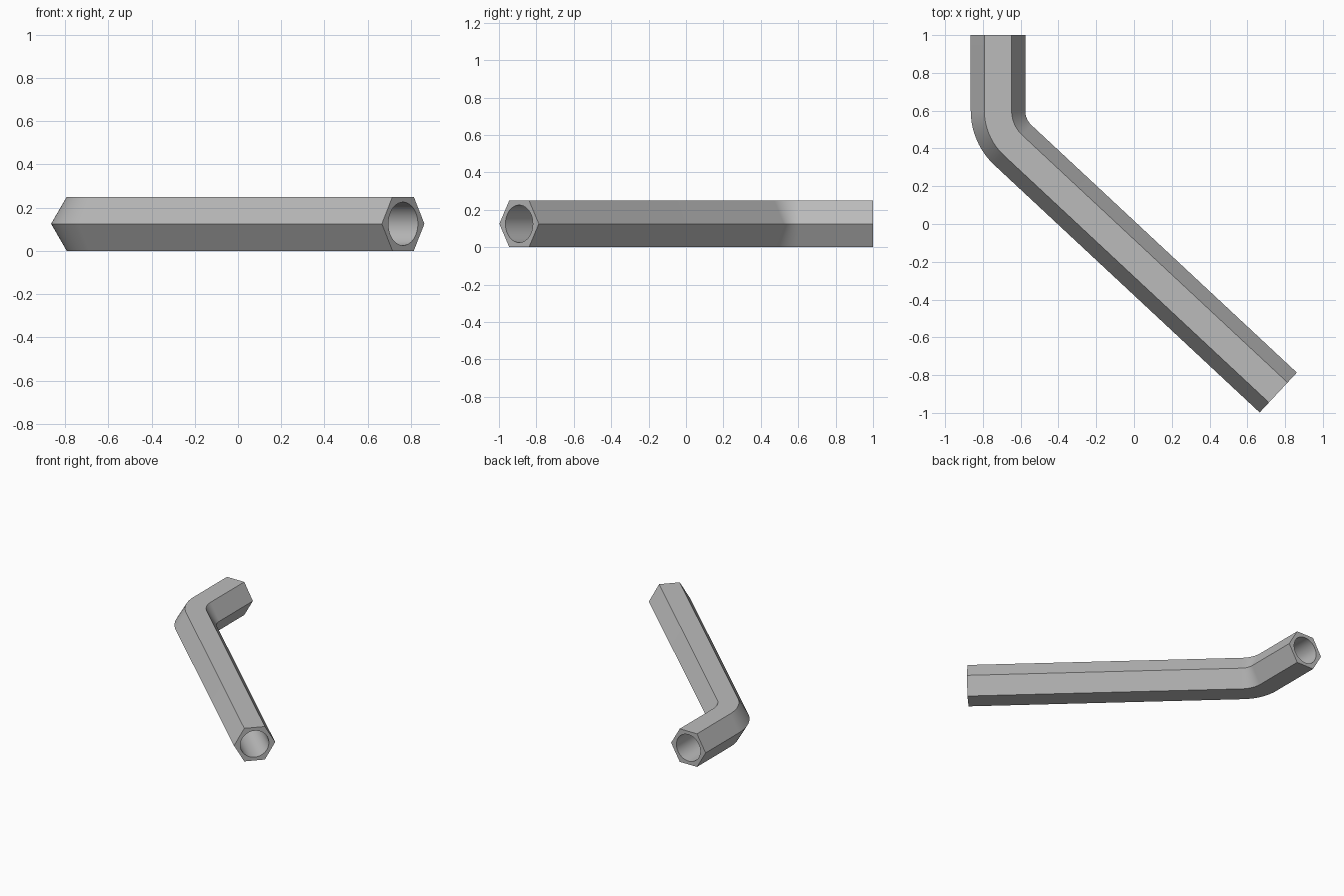
import bpy, bmesh
from math import sin, cos, pi, radians
from mathutils import Vector

if "Cube" in bpy.data.objects:
    bpy.data.objects.remove(bpy.data.objects["Cube"])

APOTHEM = 0.125
BORE = 0.1
BEND_R = 0.25
TURN = radians(47)
BEND_STEPS = 16
SIDE_STEPS = 10          # bore segments per hexagon side
LONG_ARM = 1.92
X0, Y_END, Y_BEND = -0.72, 1.0, 0.60

steel = bpy.data.materials.new("grey_metal")
steel.use_nodes = True
grey = (0.5, 0.5, 0.5, 1)
steel.diffuse_color = grey
steel.node_tree.nodes["Principled BSDF"].inputs["Base Color"].default_value = grey

# Centre line: short arm, bend, long arm (point, heading angle from -y)
path = [(Vector((X0, Y_END, APOTHEM)), 0)]
for i in range(BEND_STEPS + 1):
    a = TURN * i / BEND_STEPS
    path.append((Vector((X0 + BEND_R * (1 - cos(a)), Y_BEND - BEND_R * sin(a), APOTHEM)), a))
path.append((path[-1][0] + LONG_ARM * Vector((sin(TURN), -cos(TURN), 0)), TURN))

bm = bmesh.new()


def sweep(radius, count, inward):
    """Skin a regular polygon along the centre line and return its rings."""
    rings = []
    for point, a in path:
        side = Vector((cos(a), sin(a), 0))
        rings.append([bm.verts.new(point + radius * (side * cos(t) + Vector((0, 0, sin(t)))))
                      for t in (2 * pi * k / count for k in range(count))])
    for r, s in zip(rings, rings[1:]):
        for k in range(count):
            n = (k + 1) % count
            quad = [r[k], r[n], s[n], s[k]]
            bm.faces.new(quad[::-1] if inward else quad)
    return rings


# Hexagonal outside and round bore
hexes = sweep(APOTHEM / cos(pi / 6), 6, False)
bores = sweep(BORE, 6 * SIDE_STEPS, True)

# Flat end faces around the bore
for end in (0, -1):
    for k in range(6):
        arc = [bores[end][(k * SIDE_STEPS + j) % (6 * SIDE_STEPS)] for j in range(SIDE_STEPS + 1)]
        bm.faces.new([hexes[end][k], hexes[end][(k + 1) % 6]] + arc[::-1])

bmesh.ops.recalc_face_normals(bm, faces=bm.faces[:])
mesh = bpy.data.meshes.new("bent_hex_tube")
bm.to_mesh(mesh)
bm.free()
mesh.materials.append(steel)
tube = bpy.data.objects.new("bent_hex_tube", mesh)
bpy.context.collection.objects.link(tube)

# Smooth bend and bore, crisp hexagon edges
bpy.ops.object.select_all(action='DESELECT')
tube.select_set(True)
bpy.context.view_layer.objects.active = tube
bpy.ops.object.shade_smooth_by_angle(angle=radians(30))
